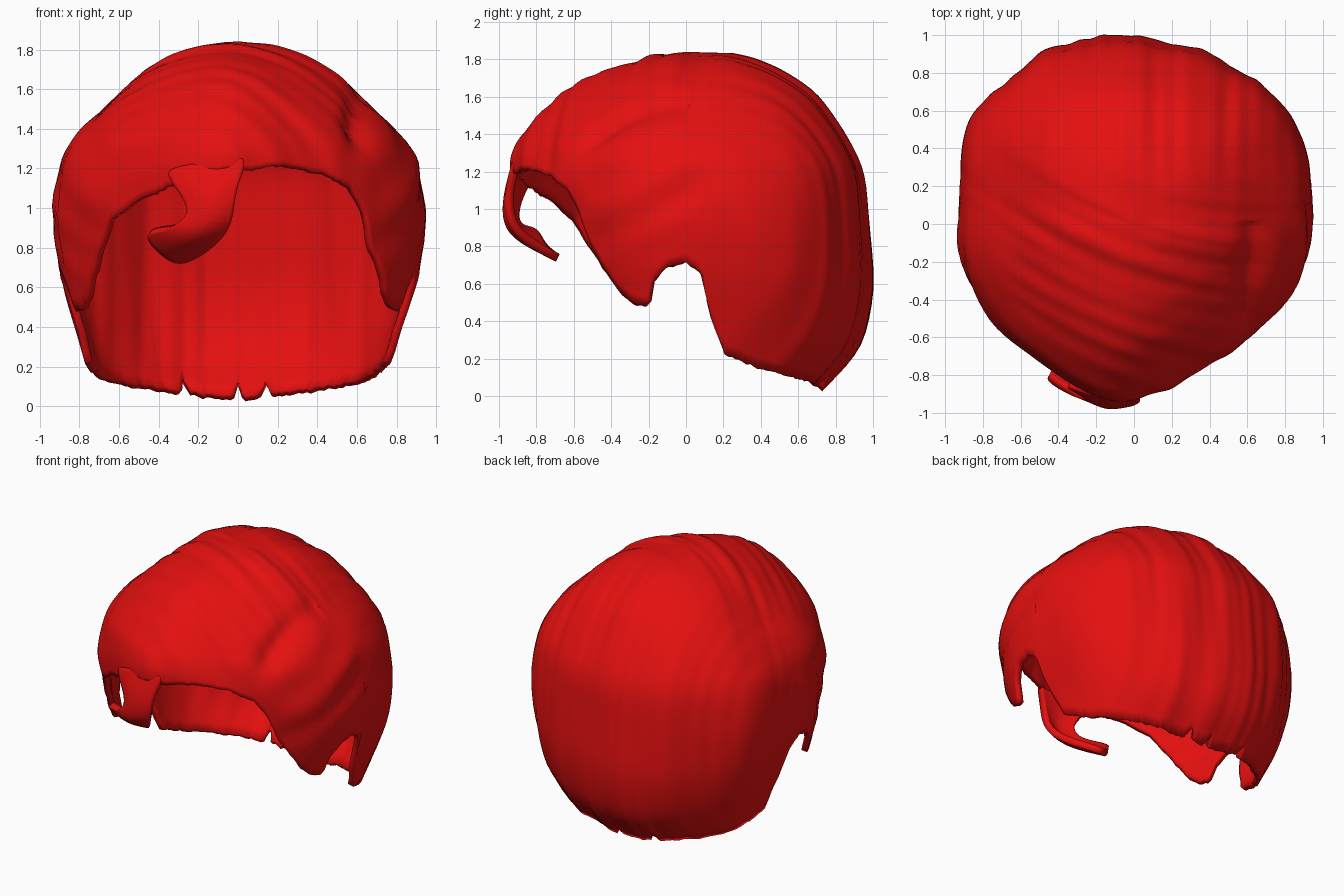
import bpy, math
from mathutils import Vector, noise

cube = bpy.data.objects.get("Cube")
if cube:
    bpy.data.objects.remove(cube)

red = bpy.data.materials.new("hair_red")
red.use_nodes = True
red.diffuse_color = (0.78, 0.005, 0.005, 1)
red.node_tree.nodes["Principled BSDF"].inputs["Base Color"].default_value = red.diffuse_color

COLS, ROWS = 240, 44

# Crown-to-hem profiles: (share of the plan radius, height)
FRONT = [(0, 1.84), (.2, 1.82), (.36, 1.78), (.52, 1.73), (.68, 1.64), (.8, 1.52),
         (.92, 1.38), (.97, 1.27), (.97, 1.1), (.95, .9), (.9, .7)]
SIDE = [(0, 1.84), (.2, 1.82), (.38, 1.76), (.55, 1.66), (.7, 1.52), (.84, 1.4),
        (.95, 1.24), (1, .95), (.95, .65), (.86, .37), (.79, .1)]
BACK = [(0, 1.84), (.2, 1.84), (.36, 1.81), (.52, 1.74), (.7, 1.62), (.85, 1.4),
        (.95, 1.2), (.97, .9), (1, .58), (.94, .25), (.7, 0)]

# Plan radius by bearing in degrees, zero at the front, positive to the left
PLAN = [(-180, 1), (-169, 1.02), (-155, 1.04), (-139, 1.03), (-129, 1.07), (-119, 1.04),
        (-100, .94), (-78, .95), (-61, .92), (-33, .91), (-5, .98), (24, .86), (53, .88),
        (73, .94), (102, .96), (120, 1.01), (132, 1.04), (150, 1), (168, .99), (180, 1)]

# Hem height by bearing: fringe, sideburn, ear notch and nape
HEM_SIDES = [(53, .8), (65, .55), (70, .49), (76, .47), (78, .6), (83, .68), (90, .71),
             (96, .64), (98, .45), (105, .22), (120, .14), (135, .1), (150, .07), (180, .02)]
HEM_FRINGE = [(-47, .93), (-35, 1.04), (-20, 1.12), (-8, 1.18), (3, 1.19),
              (15, 1.21), (30, 1.18), (42, 1.1), (48, .98)]
HEM = [(-a, z) for a, z in reversed(HEM_SIDES)] + HEM_FRINGE + HEM_SIDES


def lerp_table(table, a):
    for (a0, v0), (a1, v1) in zip(table, table[1:]):
        if a <= a1:
            return v0 + (v1 - v0) * (a - a0) / (a1 - a0)
    return table[-1][1]


def plan_radius(a):
    offsets = range(-8, 9, 2)
    return sum(lerp_table(PLAN, (a + o + 180) % 360 - 180) for o in offsets) / len(offsets)


def hem_height(a):
    z = lerp_table(HEM, a) + .015 * noise.noise((a * .4, 3, 0))
    for notch in (-160, 180, -180, 169):
        z += .08 * math.exp(-((a - notch) / 1.2) ** 2)
    return max(z, .005)


def meridian(a):
    """Blend the three profiles for one bearing, cut at the hem and space evenly."""
    c = math.cos(math.radians(a))
    end = FRONT if c > 0 else BACK
    w, radius, hem = c * c, plan_radius(a), hem_height(a)

    def point(u):
        k = min(int(u), len(SIDE) - 2)
        t = u - k
        r, z = [sum(((1 - t) * p[k][i] + t * p[k + 1][i]) * q
                    for p, q in ((end, w), (SIDE, 1 - w))) for i in (0, 1)]
        return r * radius, z

    last = len(SIDE) - 1
    while last > 1 and point(last)[1] < hem:
        last -= .02
    raw = [point(last * i / ROWS) for i in range(ROWS + 1)]
    # soften the polyline corners
    for _ in range(3):
        raw = [raw[0]] + [tuple((p[i] + 2 * q[i] + s[i]) / 4 for i in (0, 1))
                          for p, q, s in zip(raw, raw[1:], raw[2:])] + [raw[-1]]
    return raw


def step(x, lo, hi):
    t = min(max((x - lo) / (hi - lo), 0), 1)
    return t * t * (3 - 2 * t)


def strands(p):
    """Combed relief: swept across the crown and front, straight down the back."""
    x, y, z = p
    bend = y + .35 * x - .25 * x * x
    swept = noise.noise((bend * 6, x * .7, z * 2)) + .5 * noise.noise((bend * 13, x, 5))
    down = noise.noise((x * 6, y * .7, z * .5)) + .5 * noise.noise((x * 13, 7, z * .6))
    flank = noise.noise((x, (z - .5 * y) * 6, y * .8))
    back = step(y, -.1, .5)
    side = step(abs(x), .5, .8) * (1 - back)
    d = back * down + (1 - back) * ((1 - side) * swept + side * flank)
    # parting groove above the left temple
    groove = math.exp(-((x - .6) / .06) ** 2 - ((z - 1.43) / .14) ** 2) if y < 0 else 0
    return .024 * d * step(math.hypot(x, y), 0, .15) - .05 * groove


def make_object(name, verts, faces):
    mesh = bpy.data.meshes.new(name)
    mesh.from_pydata(verts, [], faces)
    mesh.materials.append(red)
    obj = bpy.data.objects.new(name, mesh)
    bpy.context.collection.objects.link(obj)
    return obj


def smooth(obj):
    bpy.ops.object.select_all(action='DESELECT')
    obj.select_set(True)
    bpy.context.view_layer.objects.active = obj
    bpy.ops.object.shade_smooth_by_angle(angle=math.radians(45))


def thicken(obj, amount, offset):
    mod = obj.modifiers.new("thickness", 'SOLIDIFY')
    mod.thickness, mod.offset = amount, offset


# Main shell of hair
verts = [Vector((0, 0, 1.84))]
centre = Vector((0, 0, .9))
for j in range(COLS):
    a = 360 * j / COLS - 180
    t = math.radians(a)
    for r, z in meridian(a)[1:]:
        p = Vector((r * math.sin(t), -r * math.cos(t), z))
        out = p - centre
        out.z = max(out.z, 0)
        verts.append(p + out.normalized() * strands(p))
faces = []
for j in range(COLS):
    a, b = 1 + j * ROWS, 1 + (j + 1) % COLS * ROWS
    faces.append((0, a, b))
    faces += [(a + i, a + i + 1, b + i + 1, b + i) for i in range(ROWS - 1)]
shell = make_object("hair_shell", verts, faces)
thicken(shell, .04, -1)
smooth(shell)

# Curled lock hanging from the fringe: inner and outer edge of each section
LOCK = [((-.4, -.82, 1.2), (.08, -.9, 1.28)),
        ((-.27, -.89, 1.07), (-.02, -.95, 1.1)),
        ((-.23, -.92, .96), (-.03, -.94, .93)),
        ((-.33, -.89, .9), (-.12, -.84, .82)),
        ((-.49, -.8, .89), (-.29, -.63, .71))]
verts, faces = [], []
for inner, outer in LOCK:
    e, f = Vector(inner), Vector(outer)
    verts += [e, (e + f) / 2 + Vector((0, -.05, -.02)), f]
for i in range(len(LOCK) - 1):
    faces += [(3 * i + k, 3 * i + 3 + k, 3 * i + 4 + k, 3 * i + 1 + k) for k in (0, 1)]
lock = make_object("front_lock", verts, faces)
sub = lock.modifiers.new("rounding", 'SUBSURF')
sub.levels = sub.render_levels = 3
thicken(lock, .045, 0)
smooth(lock)
